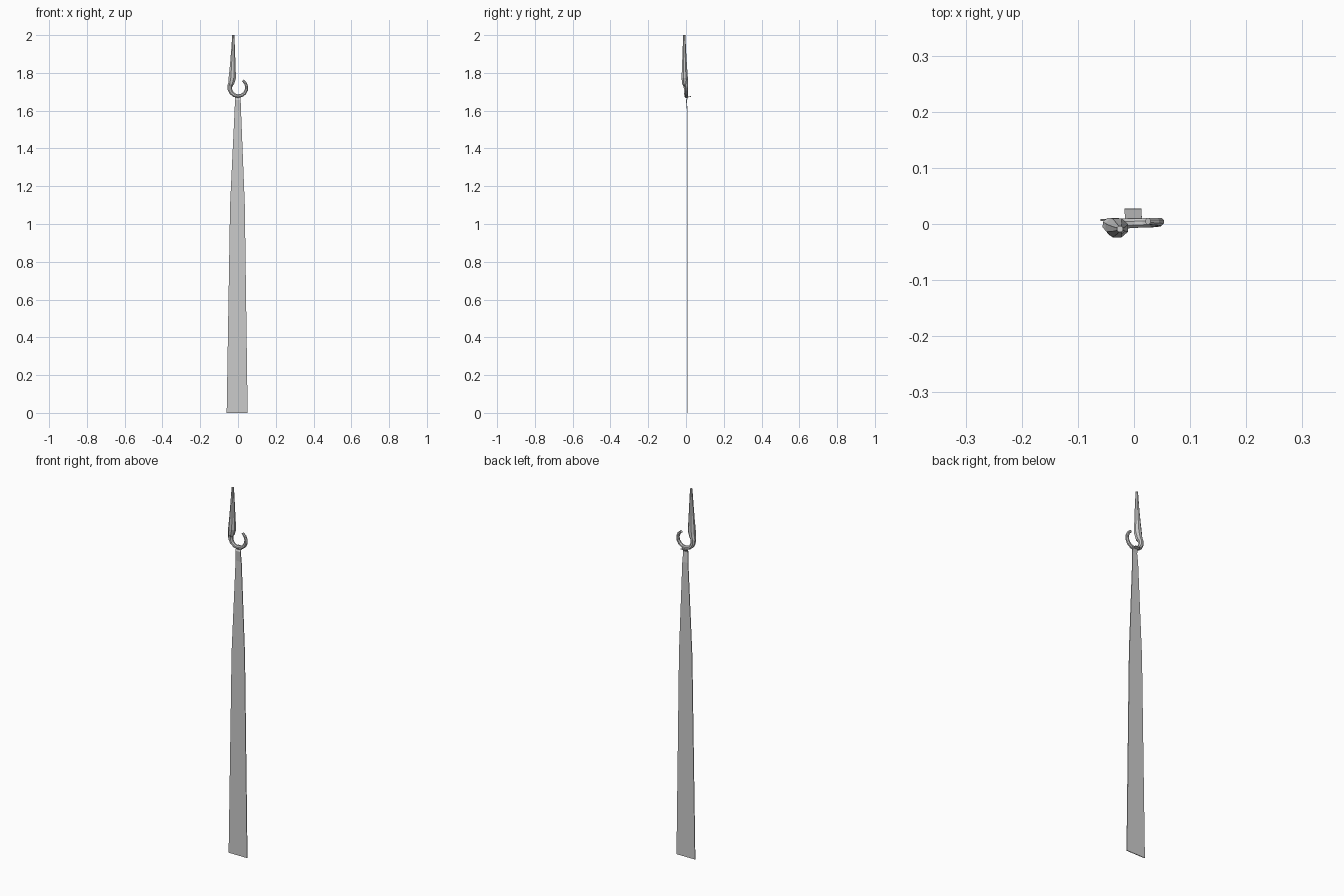
import bpy, bmesh, math
from mathutils import Vector

if "Cube" in bpy.data.objects:
    bpy.data.objects.remove(bpy.data.objects["Cube"])


def make_object(name, bm):
    bmesh.ops.recalc_face_normals(bm, faces=bm.faces)
    mesh = bpy.data.meshes.new(name)
    bm.to_mesh(mesh)
    bm.free()
    obj = bpy.data.objects.new(name, mesh)
    bpy.context.collection.objects.link(obj)
    return obj


def tapered_tube(name, stations, sides=8):
    """Sweep a polygon along (centre, in-plane radius, depth radius) stations."""
    bm = bmesh.new()
    pts = [Vector(s[0]) for s in stations]
    rings = []
    for i, (c, r, d) in enumerate(stations):
        t = (pts[min(i + 1, len(pts) - 1)] - pts[max(i - 1, 0)]).normalized()
        depth = Vector((0, 1, 0))
        depth = (depth - t * depth.dot(t)).normalized()
        side = t.cross(depth)
        rings.append([bm.verts.new(pts[i] + side * r * math.cos(a) + depth * d * math.sin(a))
                      for a in (2 * math.pi * (k + .5) / sides for k in range(sides))])
    for a, b in zip(rings, rings[1:]):
        for k in range(sides):
            n = (k + 1) % sides
            bm.faces.new((a[k], a[n], b[n], b[k]))
    bm.faces.new(rings[0])
    bm.faces.new(rings[-1])
    return make_object(name, bm)


# Open hook that sweeps round and swells into the tapering spike
stations = []
for k in range(11):
    ang = math.radians(58 - k * 25)
    f = k / 10
    pos = (0.001 + 0.045 * math.cos(ang), 0.005 - 0.006 * f, 1.722 + 0.045 * math.sin(ang))
    radius = 0.007 + 0.003 * min(1, k / 4) + 0.004 * max(0, (k - 6) / 4)
    stations.append((pos, radius, radius * 0.9))
stations += [((-0.036, -0.005, 1.745), 0.017, 0.017),
             ((-0.030, -0.007, 1.775), 0.021, 0.018),
             ((-0.028, -0.008, 1.84), 0.016, 0.014),
             ((-0.026, -0.009, 1.92), 0.011, 0.010),
             ((-0.025, -0.009, 2.0), 0.006, 0.006)]
tapered_tube("hook_spike", stations)

# Long flat strap, folded back at the top behind the hook
profile = [(-0.060, 0.051, 0.007, 0.0), (-0.042, 0.036, 0.007, 1.10),
           (-0.018, 0.016, 0.007, 1.60), (-0.016, 0.014, 0.002, 1.655),
           (-0.016, 0.014, 0.010, 1.672), (-0.017, 0.013, 0.027, 1.676)]
bm = bmesh.new()
rows = [(bm.verts.new((l, y, z)), bm.verts.new((r, y, z))) for l, r, y, z in profile]
for a, b in zip(rows, rows[1:]):
    bm.faces.new((a[0], a[1], b[1], b[0]))
strap = make_object("strap", bm)
solid = strap.modifiers.new("thickness", 'SOLIDIFY')
solid.thickness = 0.004
solid.offset = 0
